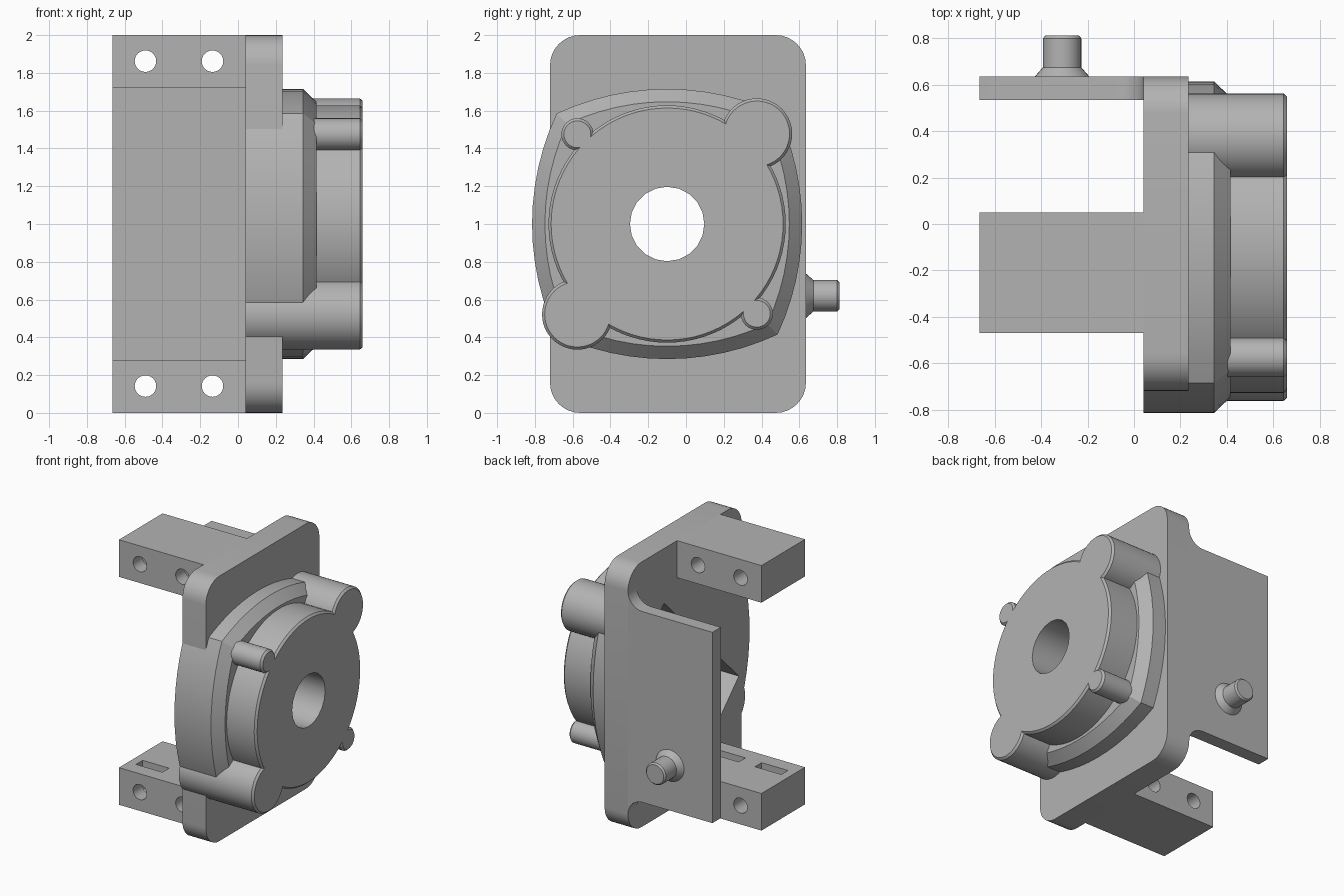
import bpy, bmesh
from math import sin, cos, pi, radians, atan2, hypot
from mathutils import Vector

old = bpy.data.objects.get("Cube")
if old:
    bpy.data.objects.remove(old)

grey = bpy.data.materials.new("neutral grey")
grey.use_nodes = True
grey.diffuse_color = (0.45, 0.45, 0.45, 1)
grey.node_tree.nodes["Principled BSDF"].inputs["Base Color"].default_value = (0.45, 0.45, 0.45, 1)

PLATE_X, FACE_X = 0.04, 0.235       # back and front of the mounting plate
CENTRE = (-0.1, 1.0)                # pump axis as (y, z)


# 2D shape helpers
def arc(c, r, start, end, n):
    return [(c[0] + r * cos(radians(start + (end - start) * i / n)),
             c[1] + r * sin(radians(start + (end - start) * i / n))) for i in range(n + 1)]


def circle(c, r, n=48):
    return arc(c, r, 0, 360, n)[:-1]


def rect(u0, u1, v0, v1):
    return [(u0, v0), (u1, v0), (u1, v1), (u0, v1)]


def rounded_rect(u0, u1, v0, v1, r):
    corners = [(u1 - r, v1 - r), (u0 + r, v1 - r), (u0 + r, v0 + r), (u1 - r, v0 + r)]
    return [p for i, c in enumerate(corners) for p in arc(c, r, i * 90, i * 90 + 90, 8)]


def scaled(pts, c, s):
    return [(c[0] + (u - c[0]) * s, c[1] + (v - c[1]) * s) for u, v in pts]


def bulged_square(c, half, bulge):
    # square whose four sides are shallow outward arcs
    radius = (half ** 2 + bulge ** 2) / (2 * bulge)
    span = atan2(half, radius - bulge) * 180 / pi
    pts = []
    for k in range(4):
        a = radians(90 * k)
        d = half + bulge - radius
        centre = (c[0] + d * cos(a), c[1] + d * sin(a))
        pts += arc(centre, radius, 90 * k - span, 90 * k + span, 12)[:-1]
    return pts


def loft(name, axis, rings):
    # skin closed sections placed along an axis: x takes (y, z), y takes (x, z)
    bm = bmesh.new()
    loops = []
    for pos, pts in rings:
        loops.append([bm.verts.new((pos, u, v) if axis == "x" else (u, pos, v)) for u, v in pts])
    for a, b in zip(loops, loops[1:]):
        for i in range(len(a)):
            j = (i + 1) % len(a)
            bm.faces.new((a[i], a[j], b[j], b[i]))
    bm.faces.new(loops[0])
    bm.faces.new(loops[-1])
    bmesh.ops.recalc_face_normals(bm, faces=bm.faces)
    mesh = bpy.data.meshes.new(name)
    bm.to_mesh(mesh)
    bm.free()
    obj = bpy.data.objects.new(name, mesh)
    bpy.context.collection.objects.link(obj)
    mesh.materials.append(grey)
    return obj


def finish(obj, cutters=()):
    bpy.ops.object.select_all(action="DESELECT")
    obj.select_set(True)
    bpy.context.view_layer.objects.active = obj
    for cutter in cutters:
        mod = obj.modifiers.new("cut", "BOOLEAN")
        mod.operation, mod.solver, mod.object = "DIFFERENCE", "EXACT", cutter
        bpy.ops.object.modifier_apply(modifier=mod.name)
    bpy.ops.object.shade_smooth_by_angle(angle=radians(30))


# Cutters: shaft bore and the diagonal pocket behind the two large bosses
bore = loft("bore_cutter", "x", [(-0.2, circle(CENTRE, 0.197, 20)), (1, circle(CENTRE, 0.197, 20))])
k = cos(pi / 4)
slot = [(CENTRE[0] + (u - v) * k, CENTRE[1] + (u + v) * k) for u, v in rect(-0.63, 0.63, -0.2, 0.2)]
pocket = loft("pocket_cutter", "x", [(-0.2, slot), (0.24, slot)])
helpers = [bore, pocket]

# Mounting plate
outline = rounded_rect(-0.72, 0.635, 0, 2, 0.16)
finish(loft("mounting_plate", "x", [(PLATE_X, outline), (FACE_X, outline)]), helpers[:2])

# Bulged flange with chamfered front edge
flange = bulged_square(CENTRE, 0.585, 0.13)
finish(loft("housing_flange", "x", [(PLATE_X, flange), (0.345, flange),
                                    (0.415, scaled(flange, CENTRE, 0.905))]), helpers[:2])


# Round cover and its corner bosses, all with a fine front chamfer
def boss(name, c, r, start, n=48):
    ring = circle(c, r, n)
    obj = loft(name, "x", [(start, ring), (0.645, ring), (0.66, scaled(ring, c, 1 - 0.014 / r))])
    finish(obj, helpers[:2])


boss("round_cover", CENTRE, 0.628, 0.3, 80)
for side, label in ((1, "upper"), (-1, "lower")):
    y, z = CENTRE[0] + 0.475 * side, CENTRE[1] + 0.475 * side
    boss(label + "_large_boss", (y, z + 0.003 * side), 0.187, PLATE_X)
    boss(label + "_small_boss", (CENTRE[0] - 0.475 * side, z), 0.085, 0.3, 32)

# Mounting arms with cross holes and nut slots on their inner faces
for label, z0, inner in (("lower", 0, 0.28), ("upper", 1.72, 1.72)):
    mid = z0 + 0.142
    cuts = []
    for x in (-0.49, -0.135):
        hole = circle((x, mid), 0.057, 24)
        nut = rect(x - 0.11, x + 0.11, min(inner, mid) - 0.07, max(inner, mid) + 0.07)
        cuts.append(loft("hole_cutter", "y", [(-0.6, hole), (0.2, hole)]))
        cuts.append(loft("nut_cutter", "y", [(-0.36, nut), (-0.28, nut)]))
    body = rect(-0.665, PLATE_X, z0, z0 + 0.28)
    finish(loft(label + "_arm", "y", [(-0.47, body), (0.05, body)]), cuts)
    helpers += cuts

# Side plate blending into the mounting plate with concave fillets
r = 0.12
upper = arc((PLATE_X - r, 1.72 + r), r, 0, -90, 8) + [(-0.665, 1.72)]
side_outline = upper + [(x, 2 - z) for x, z in reversed(upper)]
finish(loft("side_plate", "y", [(0.535, side_outline), (0.635, side_outline)]))

# Peg with a conical foot
peg = (-0.31, 0.62)
finish(loft("side_peg", "y", [(y, circle(peg, rad, 32)) for y, rad in
                              ((0.6, 0.118), (0.635, 0.118), (0.675, 0.083), (0.8, 0.083), (0.812, 0.072))]))

for helper in helpers:
    bpy.data.objects.remove(helper)
